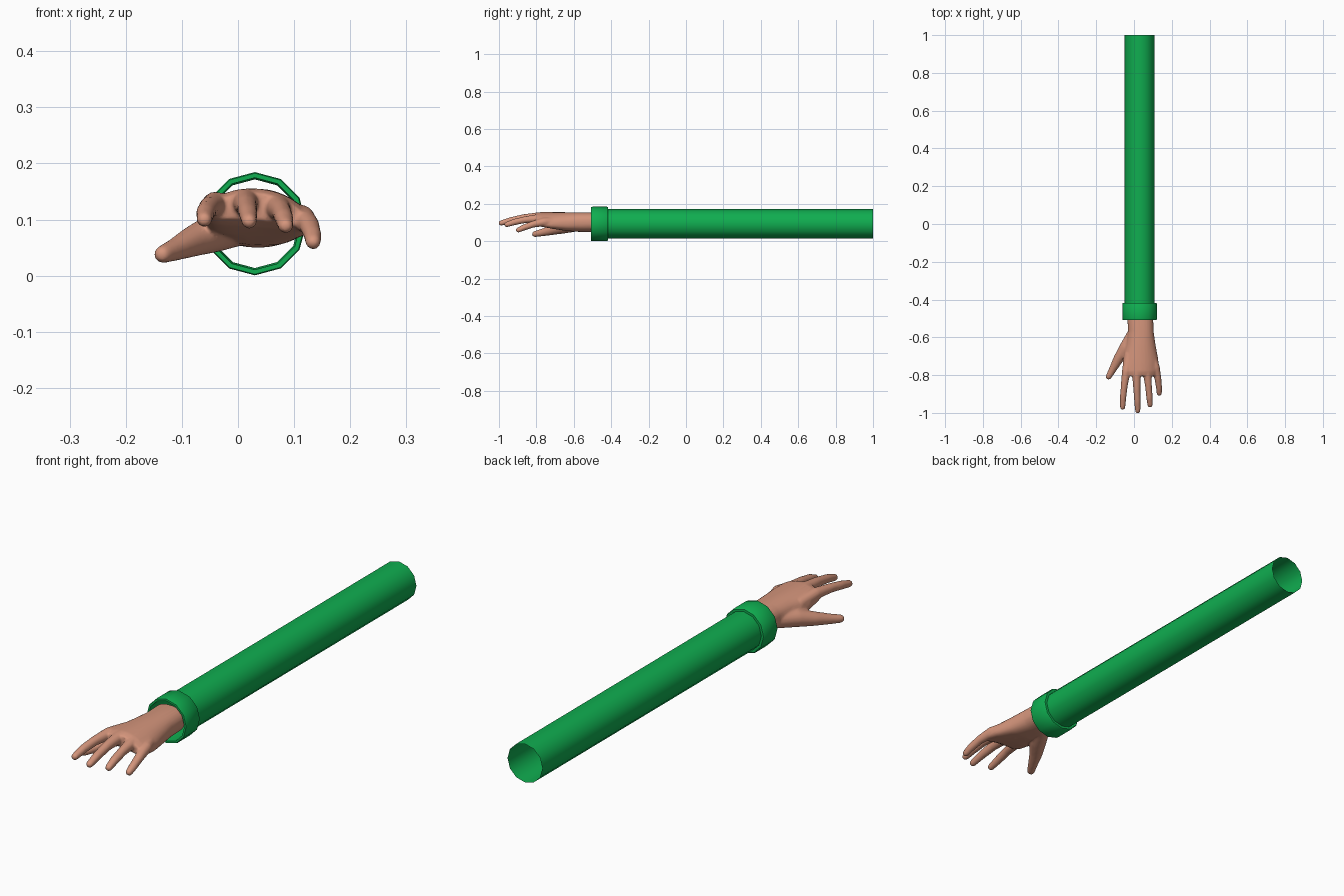
import bpy, bmesh, math
from mathutils import Vector

if "Cube" in bpy.data.objects:
    bpy.data.objects.remove(bpy.data.objects["Cube"])


def material(name, rgb):
    m = bpy.data.materials.new(name)
    m.diffuse_color = (*rgb, 1)
    m.use_nodes = True
    m.node_tree.nodes["Principled BSDF"].inputs["Base Color"].default_value = m.diffuse_color
    return m


GREEN = material("sleeve green", (0.005, 0.42, 0.08))
SKIN = material("skin", (0.66, 0.30, 0.20))
CX, CZ = 0.03, 0.0925          # axis of the sleeve


def loft(bm, rings, cap=True):
    """Bridge rings of points with quads, optionally closing both ends."""
    rows = [[bm.verts.new(p) for p in r] for r in rings]
    n = len(rows[0])
    for a, b in zip(rows, rows[1:]):
        for i in range(n):
            j = (i + 1) % n
            bm.faces.new((a[i], a[j], b[j], b[i]))
    if cap:
        bm.faces.new(rows[0][::-1])
        bm.faces.new(rows[-1])


def finish(bm, name, mat):
    me = bpy.data.meshes.new(name)
    bm.to_mesh(me)
    bm.free()
    me.materials.append(mat)
    ob = bpy.data.objects.new(name, me)
    bpy.context.collection.objects.link(ob)
    bpy.ops.object.select_all(action='DESELECT')
    ob.select_set(True)
    bpy.context.view_layer.objects.active = ob
    bpy.ops.object.shade_smooth_by_angle(angle=math.radians(40))
    return ob


def lathe(name, profile, mat, sides=12):
    """Turn a (y, radius) profile around the sleeve axis."""
    bm = bmesh.new()
    loft(bm, [[(CX + r * math.sin(k * math.tau / sides), y,
                CZ + r * math.cos(k * math.tau / sides)) for k in range(sides)]
              for y, r in profile], cap=False)
    bmesh.ops.recalc_face_normals(bm, faces=bm.faces)
    return finish(bm, name, mat)


# Sleeve: open tube, and cuff: thicker band at its mouth
lathe("sleeve", [(1.0, 0.079), (-0.43, 0.079)], GREEN)
lathe("cuff", [(-0.418, 0.079), (-0.418, 0.089), (-0.422, 0.092), (-0.500, 0.092),
               (-0.507, 0.090), (-0.507, 0.082), (-0.418, 0.079)], GREEN)


def digit(bm, pts, n=16):
    """Round tapering finger through (x, y, z, radius) points with a domed tip."""
    ps = [(Vector(p[:3]), p[3]) for p in pts]
    end, r = ps[-1]
    d = (end - ps[-2][0]).normalized()
    ps += [(end + d * r * f, r * math.sqrt(1 - f * f)) for f in (0.5, 0.8, 0.97)]
    rings = []
    for i, (c, r) in enumerate(ps):
        t = (ps[min(i + 1, len(ps) - 1)][0] - ps[max(i - 1, 0)][0]).normalized()
        s = t.cross(Vector((0, 0, 1))).normalized()
        u = s.cross(t)
        rings.append([c + r * (s * math.cos(a) + u * math.sin(a))
                      for a in (k * math.tau / n for k in range(n))])
    loft(bm, rings)


def palm_ring(y, cx, cz, rx, rz, arch, tilt, n=32):
    """Rounded-box section that droops towards its sides."""
    ring = []
    for k in range(n):
        a = k * math.tau / n
        c, s = math.cos(a), math.sin(a)
        u = math.copysign(abs(c) ** 0.85, c)
        v = math.copysign(abs(s) ** 0.85, s)
        ring.append((cx + rx * u, y, cz + rz * v - arch * u * u - tilt * u))
    return ring


# Hand: wrist and palm
hand = bmesh.new()
loft(hand, [palm_ring(*s) for s in (
    (-0.485, 0.033, 0.102, 0.068, 0.052, 0.000, 0.000),
    (-0.57, 0.036, 0.102, 0.068, 0.052, 0.002, 0.000),
    (-0.64, 0.036, 0.105, 0.078, 0.050, 0.008, 0.003),
    (-0.72, 0.035, 0.113, 0.094, 0.042, 0.016, 0.006),
    (-0.78, 0.036, 0.121, 0.094, 0.034, 0.020, 0.008),
    (-0.805, 0.036, 0.124, 0.086, 0.024, 0.020, 0.008))])

# Four fingers and the thumb
for path in (
    ((-0.025, -0.69, 0.115, 0.026), (-0.041, -0.78, 0.127, 0.023), (-0.052, -0.86, 0.122, 0.018),
     (-0.058, -0.92, 0.112, 0.017), (-0.060, -0.970, 0.100, 0.014)),
    ((0.015, -0.69, 0.120, 0.026), (0.013, -0.79, 0.131, 0.024), (0.015, -0.87, 0.125, 0.019),
     (0.018, -0.94, 0.111, 0.017), (0.020, -0.989, 0.097, 0.014)),
    ((0.055, -0.69, 0.118, 0.026), (0.070, -0.79, 0.122, 0.023), (0.077, -0.86, 0.115, 0.018),
     (0.082, -0.92, 0.102, 0.017), (0.085, -0.958, 0.089, 0.014)),
    ((0.085, -0.68, 0.105, 0.026), (0.114, -0.76, 0.103, 0.023), (0.127, -0.82, 0.090, 0.018),
     (0.133, -0.87, 0.072, 0.016), (0.134, -0.896, 0.060, 0.014)),
    ((0.005, -0.57, 0.088, 0.034), (-0.043, -0.655, 0.076, 0.035), (-0.083, -0.715, 0.060, 0.027),
     (-0.113, -0.770, 0.046, 0.020), (-0.134, -0.808, 0.038, 0.016)),
):
    digit(hand, path)
bmesh.ops.recalc_face_normals(hand, faces=hand.faces)
hand_ob = finish(hand, "hand", SKIN)

# Fuse the hand parts into one smooth skin
fuse = hand_ob.modifiers.new("fuse", 'REMESH')
fuse.mode = 'VOXEL'
fuse.voxel_size = 0.004
fuse.use_smooth_shade = True
soft = hand_ob.modifiers.new("soften", 'SMOOTH')
soft.factor = 0.5
soft.iterations = 10
thin = hand_ob.modifiers.new("simplify", 'DECIMATE')
thin.ratio = 0.2
